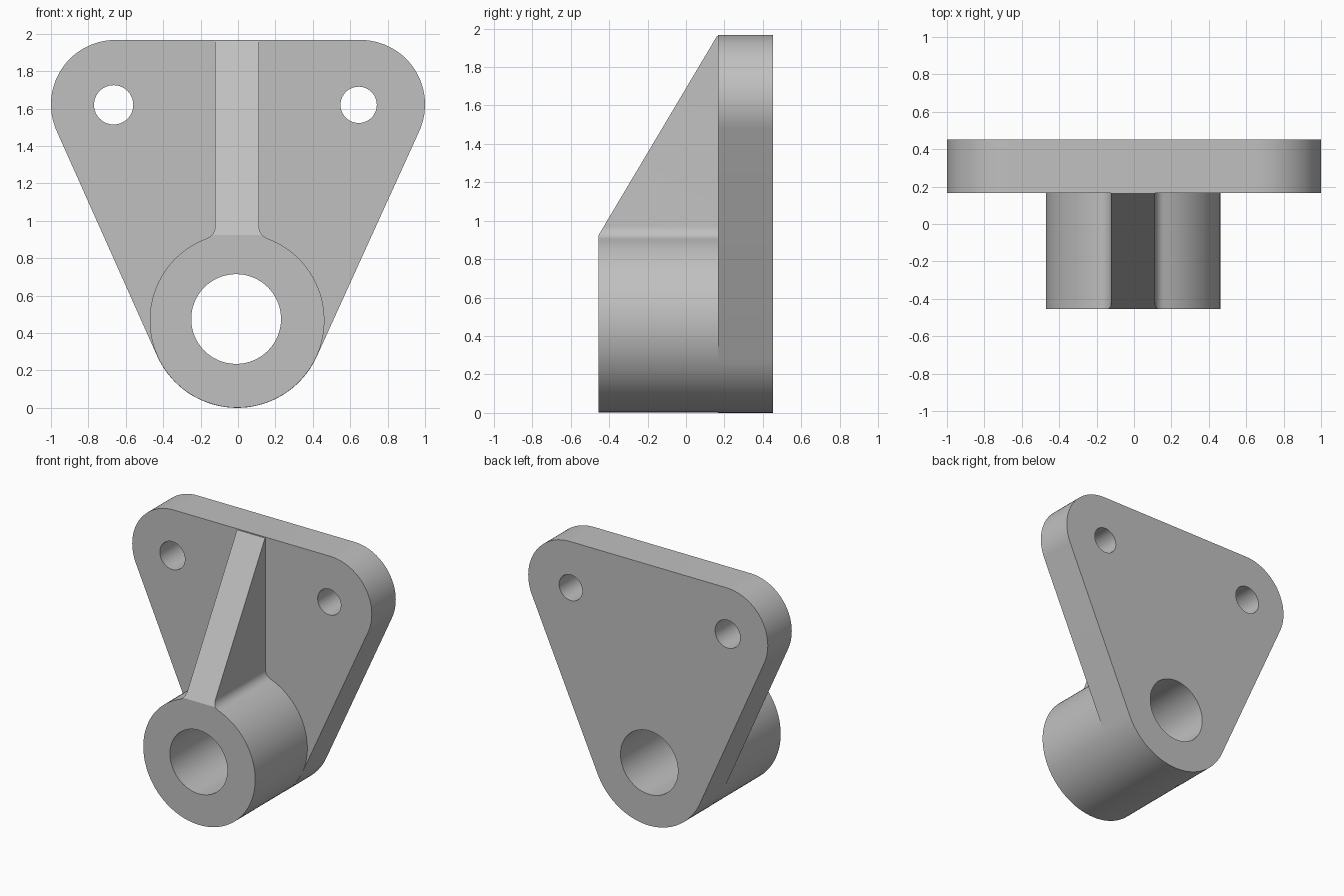
import bpy, bmesh
from math import radians, cos, sin, atan2, sqrt, degrees
from mathutils import Vector

cube = bpy.data.objects.get("Cube")
if cube:
    bpy.data.objects.remove(cube, do_unlink=True)

grey = bpy.data.materials.new("plain grey")
grey.use_nodes = True
grey.diffuse_color = (0.53, 0.53, 0.53, 1)
bsdf = next(n for n in grey.node_tree.nodes if n.type == 'BSDF_PRINCIPLED')
bsdf.inputs["Base Color"].default_value = grey.diffuse_color

FRONT, PLATE_FRONT, BACK = -0.455, 0.167, 0.453
CX, CZ, R = -0.005, 0.468, 0.468
CORNER_R, CORNER_X, CORNER_Z = 0.345, 0.655, 1.622


def arc(cx, cz, r, start, end, steps):
    """Points on an arc in the xz plane, angles in degrees."""
    angles = [radians(start + (end - start) * i / steps) for i in range(steps + 1)]
    return [(cx + r * cos(a), cz + r * sin(a)) for a in angles]


def prism(name, outline, y0, y1, slope=None):
    """Extrude an xz outline along y, optionally trimmed by a plane."""
    bm = bmesh.new()
    face = bm.faces.new([bm.verts.new((x, y0, z)) for x, z in outline])
    ext = bmesh.ops.extrude_face_region(bm, geom=[face], use_keep_orig=True)
    moved = [v for v in ext["geom"] if isinstance(v, bmesh.types.BMVert)]
    bmesh.ops.translate(bm, verts=moved, vec=(0, y1 - y0, 0))
    if slope:
        geom = bm.verts[:] + bm.edges[:] + bm.faces[:]
        cut = bmesh.ops.bisect_plane(bm, geom=geom, plane_co=slope[0],
                                     plane_no=slope[1], clear_outer=True)
        edges = [e for e in cut["geom_cut"] if isinstance(e, bmesh.types.BMEdge)]
        bmesh.ops.holes_fill(bm, edges=edges, sides=0)
    bmesh.ops.recalc_face_normals(bm, faces=bm.faces[:])
    mesh = bpy.data.meshes.new(name)
    bm.to_mesh(mesh)
    bm.free()
    mesh.materials.append(grey)
    obj = bpy.data.objects.new(name, mesh)
    bpy.context.collection.objects.link(obj)
    return obj


def combine(target, tool, operation):
    mod = target.modifiers.new(operation.lower(), 'BOOLEAN')
    mod.operation, mod.solver, mod.object = operation, 'EXACT', tool
    bpy.context.view_layer.objects.active = target
    bpy.ops.object.modifier_apply(modifier=mod.name)
    bpy.data.objects.remove(tool, do_unlink=True)


# Rounded triangular mounting plate
tilt = 24.2
outline = (arc(CX, CZ, R, 180 + tilt, 360 - tilt, 40)
           + arc(CORNER_X, CORNER_Z, CORNER_R, -tilt, 90, 28)
           + arc(-CORNER_X, CORNER_Z, CORNER_R, 90, 180 + tilt, 28))
bracket = prism("mounting_bracket", outline, PLATE_FRONT, BACK)

# Round boss running into the sloped rib through two small fillets
half, fillet, rib_top, boss_r = 0.117, 0.07, 1.962, R - 0.001
fx = half + fillet
fz = sqrt((boss_r + fillet) ** 2 - fx ** 2)
meet = degrees(atan2(fz, fx))
keyhole = (arc(CX, CZ, boss_r, 180 - meet, 360 + meet, 80)
           + arc(CX + fx, CZ + fz, fillet, 180 + meet, 180, 8)[1:]
           + [(CX + half, rib_top), (CX - half, rib_top)]
           + arc(CX - fx, CZ + fz, fillet, 0, -meet, 8)[:-1])
slope_low = Vector((0, FRONT, 0.925))
slope_high = Vector((0, PLATE_FRONT - 0.005, rib_top))
run = slope_high - slope_low
boss = prism("boss_and_rib", keyhole, FRONT, PLATE_FRONT + 0.12,
             (slope_low, Vector((0, -run.z, run.y))))
combine(bracket, boss, 'UNION')

# Large bore and the two bolt holes
for name, x, z, r in (("bore", -0.01, 0.475, 0.24),
                      ("right_bolt_hole", -0.665, 1.62, 0.105),
                      ("left_bolt_hole", 0.645, 1.62, 0.097)):
    hole = prism(name, arc(x, z, r, 0, 354.375, 63), -1, 1)
    hole.hide_render = True
    combine(bracket, hole, 'DIFFERENCE')

bpy.ops.object.select_all(action='DESELECT')
bracket.select_set(True)
bpy.context.view_layer.objects.active = bracket
bpy.ops.object.shade_smooth_by_angle(angle=radians(30))
